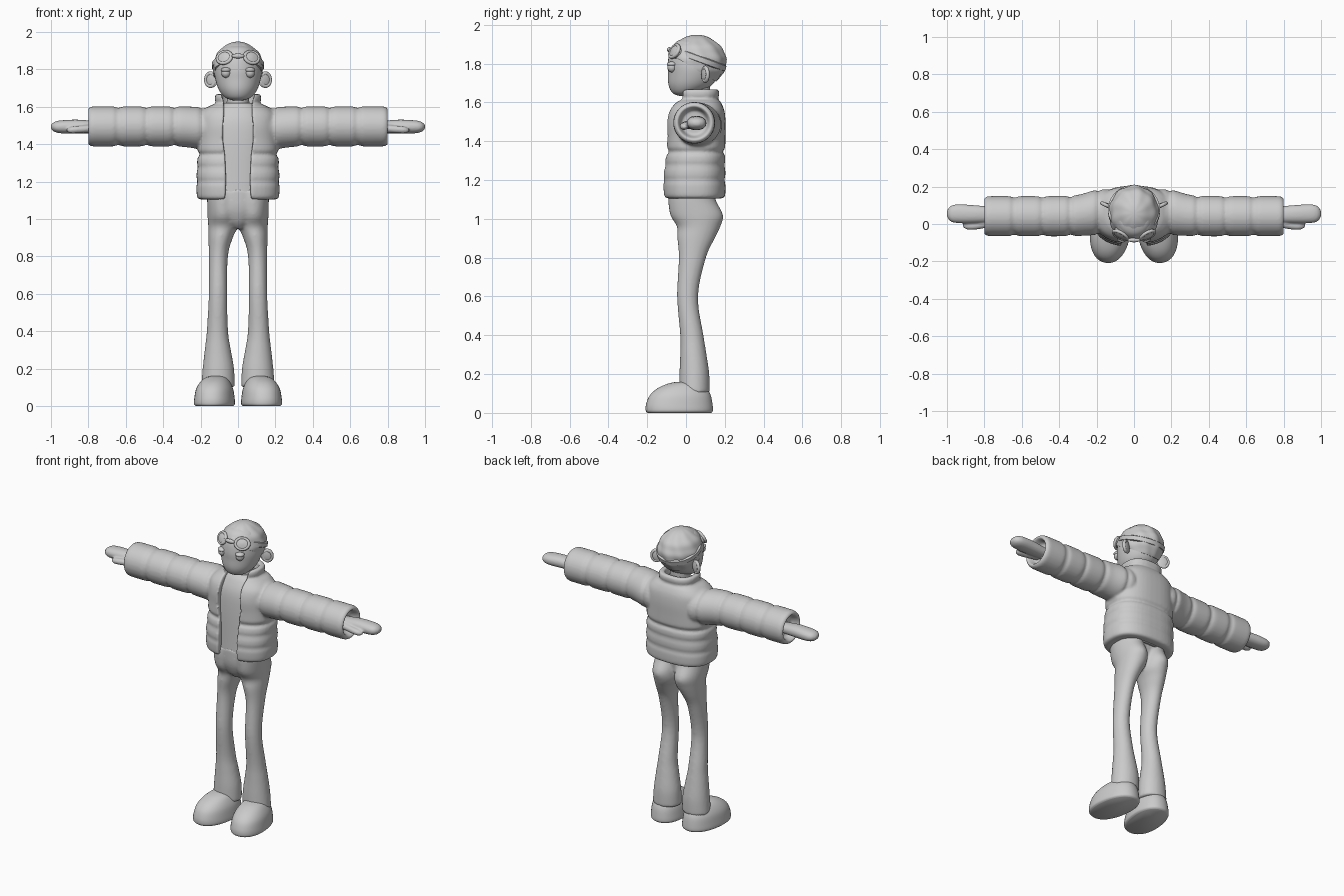
import bpy, bmesh, math
from mathutils import Matrix, Vector, Euler

if "Cube" in bpy.data.objects:
    bpy.data.objects.remove(bpy.data.objects["Cube"])


def curve(keys, n):
    """Catmull-Rom resampling of key tuples."""
    out = []
    for i in range(len(keys) - 1):
        p = [Vector(keys[max(0, min(len(keys) - 1, i + k))]) for k in (-1, 0, 1, 2)]
        for s in range(n):
            t = s / n
            out.append(0.5 * (2 * p[1] + (p[2] - p[0]) * t + (2 * p[0] - 5 * p[1] + 4 * p[2] - p[3]) * t * t
                              + (3 * p[1] - p[0] - 3 * p[2] + p[3]) * t ** 3))
    return out + [Vector(keys[-1])]


def skin(bm, rings):
    """Bridge closed rings of points and cap both ends."""
    vs = [[bm.verts.new(p) for p in r] for r in rings]
    m = len(vs[0])
    for a, b in zip(vs, vs[1:]):
        for i in range(m):
            bm.faces.new((a[i], a[(i + 1) % m], b[(i + 1) % m], b[i]))
    bm.faces.new(vs[0])
    bm.faces.new(vs[-1])
    return [v for r in vs for v in r]


def spow(v, e):
    return math.copysign(abs(v) ** e, v)


def loft(bm, keys, axis='z', p=2.0, n=5, m=40, dent=lambda t: 0):
    """Superellipse loft; key = (position, centre u, centre v, radius u, radius v)."""
    rings = []
    for t, cu, cv, ru, rv in (curve(keys, n) if n else keys):
        ring = []
        for i in range(m):
            a = 2 * math.pi * i / m
            u = cu + (ru - dent(t)) * spow(math.cos(a), 2 / p)
            v = cv + (rv - dent(t)) * spow(math.sin(a), 2 / p)
            ring.append((u, v, t) if axis == 'z' else (t, u, v))
        rings.append(ring)
    return skin(bm, rings)


def place(loc, rot=(0, 0, 0), scale=(1, 1, 1)):
    return (Matrix.Translation(loc) @ Euler([math.radians(r) for r in rot]).to_matrix().to_4x4()
            @ Matrix.Diagonal((*scale, 1)))


def ball(bm, loc, scale, rot=(0, 0, 0)):
    return bmesh.ops.create_uvsphere(bm, u_segments=32, v_segments=20, radius=1,
                                     matrix=place(loc, rot, scale))['verts']


def ring_tube(bm, mat, major, minor):
    """Torus in the local xy plane."""
    vs = []
    for i in range(40):
        a = 2 * math.pi * i / 40
        vs.append([bm.verts.new(mat @ Vector(((major + minor * math.cos(b)) * math.cos(a),
                                             (major + minor * math.cos(b)) * math.sin(a), minor * math.sin(b))))
                   for b in [2 * math.pi * k / 12 for k in range(12)]])
    for i in range(40):
        a, b = vs[i], vs[(i + 1) % 40]
        for k in range(12):
            bm.faces.new((a[k], a[(k + 1) % 12], b[(k + 1) % 12], b[k]))


def both_sides(bm):
    geo = bmesh.ops.duplicate(bm, geom=bm.verts[:] + bm.edges[:] + bm.faces[:])['geom']
    for g in geo:
        if isinstance(g, bmesh.types.BMVert):
            g.co.x *= -1


def finish(name, bm, voxel=0, smooth=4):
    bmesh.ops.recalc_face_normals(bm, faces=bm.faces[:])
    for f in bm.faces:
        f.smooth = True
    me = bpy.data.meshes.new(name)
    bm.to_mesh(me)
    bm.free()
    ob = bpy.data.objects.new(name, me)
    bpy.context.collection.objects.link(ob)
    if voxel:
        r = ob.modifiers.new("blend", 'REMESH')
        r.mode, r.voxel_size, r.use_smooth_shade = 'VOXEL', voxel, True
        s = ob.modifiers.new("soften", 'SMOOTH')
        s.factor, s.iterations = 0.5, smooth
    else:
        me.set_sharp_from_angle(angle=math.radians(50))
    return ob


# Shoes, toes turned slightly out
bm = bmesh.new()
loft(bm, [(0, .125, -.035, .097, .165), (.012, .125, -.035, .107, .174), (.045, .125, -.035, .105, .172),
          (.09, .125, -.03, .097, .158), (.125, .124, -.02, .08, .13), (.15, .122, -.005, .058, .09),
          (.16, .12, 0, .03, .05)], p=2.2)
bmesh.ops.rotate(bm, verts=bm.verts[:], cent=(.122, -.03, 0), matrix=Matrix.Rotation(math.radians(8), 3, 'Z'))
both_sides(bm)
finish("shoes", bm)

# Flared trousers: two legs blended with a pelvis
bm = bmesh.new()
loft(bm, [(.1, .107, .043, .09, .079), (.2, .105, .043, .084, .077), (.3, .108, .038, .07, .068),
          (.4, .11, .03, .057, .06), (.6, .107, .008, .049, .054), (.8, .105, .033, .051, .07),
          (.9, .093, .052, .065, .097), (.96, .08, .065, .079, .112), (1.02, .08, .055, .083, .136),
          (1.1, .08, .03, .085, .122), (1.16, .08, .03, .085, .12)])
both_sides(bm)
loft(bm, [(.95, 0, .02, .03, .05), (.99, 0, .025, .09, .088), (1.06, 0, .022, .15, .11),
          (1.16, 0, .028, .155, .12)])
finish("trousers", bm, .009, 6)

# Shirt and neck
bm = bmesh.new()
loft(bm, [(1.1, 0, .03, .16, .12), (1.2, 0, .035, .165, .122), (1.4, 0, .04, .165, .122),
          (1.52, 0, .045, .16, .115), (1.59, 0, .055, .12, .095), (1.62, 0, .06, .08, .075)], p=2.3)
finish("shirt", bm)
bm = bmesh.new()
loft(bm, [(1.56, 0, .06, .066, .066), (1.63, 0, .06, .06, .062), (1.72, 0, .06, .06, .065)])
finish("neck", bm)

# Puffy open jacket: C-shaped body, collar and quilted sleeves
bm = bmesh.new()


def quilt(t, seams, depth, width=.012):
    return sum(depth * math.exp(-((t - s) / width) ** 2) for s in seams)


def c_ring(z, cy, rx, ry, gap, thick):
    pts, p, n = [], 2.5, 44
    d = quilt(z, (1.345,), .014) + quilt(z, (1.2, 1.275), .006)
    for inset, order in ((d, range(n + 1)), (thick, range(n, -1, -1))):
        x, y = rx - inset, ry - inset
        a0 = math.asin((gap / x) ** (p / 2))
        for i in order:
            a = a0 + (2 * math.pi - 2 * a0) * i / n
            pts.append((x * spow(math.sin(a), 2 / p), cy - y * spow(math.cos(a), 2 / p), z))
    return pts


skin(bm, [c_ring(*k) for k in curve([
    (1.105, .042, .205, .145, .075, .05), (1.125, .042, .22, .16, .068, .06), (1.22, .041, .222, .162, .065, .06),
    (1.34, .048, .217, .154, .07, .06), (1.42, .05, .213, .153, .08, .06), (1.5, .05, .21, .154, .08, .06),
    (1.56, .054, .2, .143, .075, .06), (1.6, .06, .16, .12, .075, .05), (1.618, .065, .122, .1, .075, .035),
    (1.64, .066, .124, .105, .08, .035), (1.66, .066, .122, .103, .085, .033),
    (1.668, .066, .115, .096, .088, .02)], 8)])
sleeve = bmesh.new()
loft(bm=sleeve, axis='x', n=10, keys=[
    (.14, .06, 1.48, .125, .115), (.2, .062, 1.486, .122, .113), (.3, .046, 1.494, .11, .108),
    (.42, .042, 1.495, .108, .107), (.6, .042, 1.495, .107, .107), (.74, .042, 1.495, .107, .107),
    (.785, .042, 1.495, .105, .105), (.801, .042, 1.495, .092, .092), (.795, .042, 1.495, .08, .08),
    (.75, .042, 1.495, .065, .065)], dent=lambda t: quilt(t, (.19, .34, .49, .64), .010, .014))
both_sides(sleeve)
tmp = bpy.data.meshes.new("sleeve_tmp")
sleeve.to_mesh(tmp)
sleeve.free()
bm.from_mesh(tmp)
bpy.data.meshes.remove(tmp)
finish("jacket", bm, .008, 4)

# Mitten-like hands with thumbs
bm = bmesh.new()
loft(bm, [(.74, .05, 1.49, .04, .03), (.85, .052, 1.494, .048, .037), (.94, .055, 1.493, .05, .035),
          (.98, .055, 1.493, .041, .027), (1.0, .055, 1.493, .016, .01)], axis='x', p=2.2)
loft(bm, [(.76, .015, 1.485, .03, .022), (.84, -.007, 1.48, .022, .02), (.89, -.01, 1.476, .02, .018),
          (.915, -.008, 1.474, .008, .007)], axis='x')
both_sides(bm)
finish("hands", bm, .006, 3)

# Head
bm = bmesh.new()
loft(bm, [(1.633, 0, -.01, .02, .02), (1.648, 0, -.003, .066, .066), (1.69, 0, .022, .102, .112),
          (1.75, 0, .038, .122, .131), (1.8, 0, .044, .126, .138), (1.86, 0, .045, .117, .128),
          (1.91, 0, .042, .085, .095), (1.932, 0, .04, .04, .045)])
finish("head", bm)

# Wavy hair cap cut along a sloping hairline
bm = bmesh.new()
c = Vector((0, .056, 1.81))
bmesh.ops.create_uvsphere(bm, u_segments=64, v_segments=40, radius=1)
for v in bm.verts:
    a = math.atan2(v.co.y, v.co.x)
    k = 1 + .022 * math.sin(9 * a + 4 * v.co.z) * (1 - v.co.z ** 2) + .012 * math.sin(14 * v.co.z)
    v.co = c + Vector((v.co.x * .134, v.co.y * .15, v.co.z * .137)) * k
cut = bmesh.ops.bisect_plane(bm, geom=bm.verts[:] + bm.edges[:] + bm.faces[:], plane_co=(0, 0, 1.8),
                             plane_no=(0, .6, 1), clear_inner=True)
bmesh.ops.holes_fill(bm, edges=[e for e in bm.edges if e.is_boundary], sides=0)
finish("hair", bm)

# Ears: rimmed flaps angled back
bm = bmesh.new()
ball(bm, (.14, .098, 1.745), (.036, .012, .042), (0, 0, 25))
ring_tube(bm, place((.147, .1, 1.745), (90, 0, 25), (.92, 1.12, 1)), .03, .01)
both_sides(bm)
finish("ears", bm)

# Eyes and eyelids
for name, z, s in (("eyes", 1.782, (.025, .024, .027)), ("eyelids", 1.797, (.028, .027, .014))):
    bm = bmesh.new()
    ball(bm, (.064, -.072, z), s)
    both_sides(bm)
    finish(name, bm)

# Goggles pushed up on the forehead, with a strap round the head
bm = bmesh.new()
strap = loft(bm, [(-.018, 0, 0, .128, .13), (-.013, 0, 0, .139, .141), (.013, 0, 0, .139, .141),
                  (.018, 0, 0, .128, .13)], n=0, m=64)
bmesh.ops.transform(bm, matrix=place((0, .072, 1.822), (-20, 0, 0)), verts=strap)
finish("goggle_strap", bm)
bm = bmesh.new()
lens = place((.073, -.06, 1.864), (65, 0, 28), (1.12, .95, 1))
ring_tube(bm, lens, .036, .009)
vs = loft(bm, [(-.035, 0, 0, .038, .038), (0, 0, 0, .037, .037), (.007, 0, 0, .028, .028), (.011, 0, 0, .006, .006)])
bmesh.ops.transform(bm, matrix=lens, verts=vs)
both_sides(bm)
ball(bm, (0, -.086, 1.872), (.034, .012, .013))
finish("goggles", bm)
